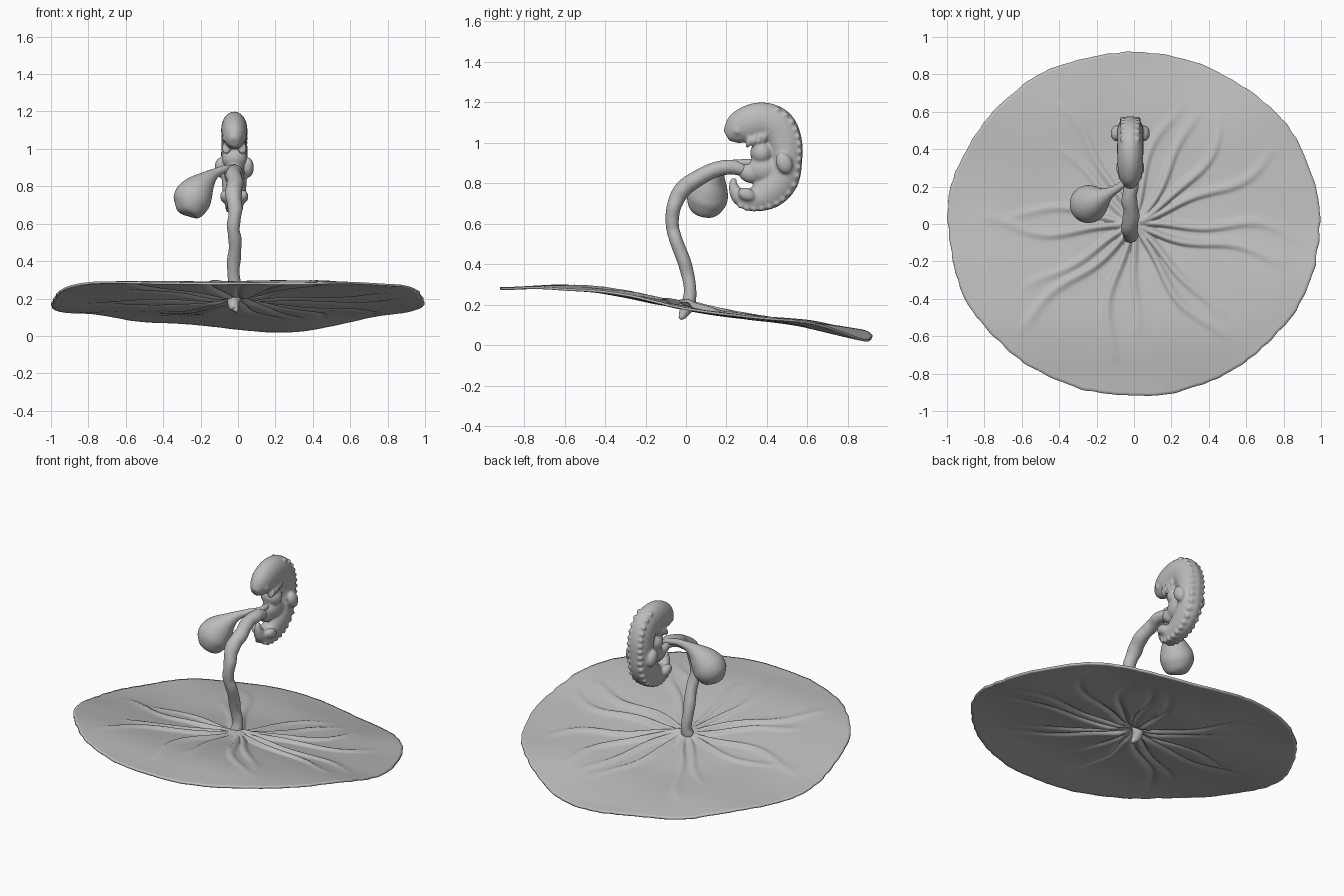
import bpy, bmesh, math
from math import sin, cos, pi, exp
from mathutils import Vector, Matrix, noise

cube = bpy.data.objects.get("Cube")
if cube:
    bpy.data.objects.remove(cube)

grey = bpy.data.materials.new("soft_grey")
grey.use_nodes = True
grey.diffuse_color = (0.5, 0.5, 0.5, 1)
grey.node_tree.nodes["Principled BSDF"].inputs["Base Color"].default_value = (0.5, 0.5, 0.5, 1)
MID = -0.02  # plane of symmetry of the body


def finish(bm, name):
    bmesh.ops.recalc_face_normals(bm, faces=bm.faces)
    mesh = bpy.data.meshes.new(name)
    bm.to_mesh(mesh)
    bm.free()
    mesh.materials.append(grey)
    mesh.polygons.foreach_set("use_smooth", [True] * len(mesh.polygons))
    obj = bpy.data.objects.new(name, mesh)
    bpy.context.collection.objects.link(obj)
    return obj


def spline(points, steps=6):
    """Catmull-Rom interpolation of equal-length tuples."""
    p = [Vector(q) for q in points]
    p = [2 * p[0] - p[1]] + p + [2 * p[-1] - p[-2]]
    out = []
    for a, b, c, d in zip(p, p[1:], p[2:], p[3:]):
        for i in range(steps):
            t = i / steps
            out.append(0.5 * (2 * b + (c - a) * t + (2 * a - 5 * b + 4 * c - d) * t * t
                              + (3 * b - a - 3 * c + d) * t ** 3))
    return out + [p[-2]]


def tube(bm, centres, radii, sides=24):
    """Loft rings along centres; radii hold (sideways, in-plane) pairs."""
    rings = []
    for i, c in enumerate(centres):
        t = (centres[min(i + 1, len(centres) - 1)] - centres[max(i - 1, 0)]).normalized()
        n = t.cross(Vector((1, 0, 0))).normalized()
        b = n.cross(t)
        rx, rn = radii[i]
        rings.append([bm.verts.new(c + b * rx * cos(2 * pi * k / sides) + n * rn * sin(2 * pi * k / sides))
                      for k in range(sides)])
    for r, s in zip(rings, rings[1:]):
        for k in range(sides):
            j = (k + 1) % sides
            bm.faces.new((r[k], r[j], s[j], s[k]))
    bm.faces.new(rings[0])
    bm.faces.new(rings[-1][::-1])


def blob(bm, centre, size, tilt=0):
    m = Matrix.Translation(centre) @ Matrix.Rotation(tilt, 4, 'X') @ Matrix.Diagonal((*size, 1))
    bmesh.ops.create_uvsphere(bm, u_segments=20, v_segments=12, radius=1, matrix=m)


def blend(obj, voxel, rounds):
    m = obj.modifiers.new("blend", 'REMESH')
    m.mode, m.voxel_size, m.use_smooth_shade = 'VOXEL', voxel, True
    s = obj.modifiers.new("soften", 'SMOOTH')
    s.iterations, s.factor = rounds, 0.5


# Curled body: y, z, half width, half depth from snout to tail
body = spline([(0.2, 1.035, .025, .03), (0.235, 1.055, .05, .065), (0.29, 1.085, .066, .088),
               (0.37, 1.105, .07, .095), (0.445, 1.08, .07, .095), (0.485, 1.01, .07, .088),
               (0.495, 0.92, .07, .08), (0.475, 0.82, .066, .083), (0.41, 0.755, .06, .083),
               (0.33, 0.72, .052, .06), (0.265, 0.735, .04, .043), (0.235, 0.785, .024, .024),
               (0.237, 0.825, .012, .012)])
bm = bmesh.new()
tube(bm, [Vector((MID, q[0], q[1])) for q in body], [(q[2], q[3]) for q in body])
# Heart bulge and belly
blob(bm, (MID, 0.375, 0.95), (.068, .058, .062))
blob(bm, (MID, 0.39, 0.87), (.055, .09, .07))
blob(bm, (MID, 0.31, 0.85), (.04, .06, .045), -0.6)
# Segments down the back
for i in range(22, 60, 2):
    q, d = body[i], body[i + 1] - body[i - 1]
    out = Vector((0, -d[1], d[0])).normalized() * -1
    if out.dot(Vector((0, q[0] - 0.37, q[1] - 0.94))) < 0:
        out = -out
    for side in (-1, 1):
        blob(bm, Vector((MID + side * q[2] * .55, q[0], q[1])) + out * q[3] * .8, (.018, .015, .015))
for side in (-1, 1):
    # Paired limb buds
    blob(bm, (MID + side * .075, 0.485, 0.9), (.03, .04, .055), 0.4)
    blob(bm, (MID + side * .05, 0.3, 0.745), (.026, .045, .032), -0.4)
    # Throat arches
    for i in range(4):
        blob(bm, (MID + side * .042, 0.31 + i * .027, 1.005 + i * .008), (.026, .011, .034), -0.3)
    # Eye swellings
    blob(bm, (MID + side * .048, 0.255, 1.06), (.016, .022, .022))
blend(finish(bm, "embryo_body"), .008, 3)

# Connecting stalk
stalk = spline([(-0.025, .135, .012), (-0.015, .15, .022), (0.01, .2, .034), (0.02, .28, .03),
                (-0.005, .4, .033), (-0.05, .52, .032), (-0.068, .6, .032), (-0.058, .69, .036),
                (-0.015, .77, .042), (0.06, .825, .04), (0.14, .865, .038), (0.22, .88, .036),
                (0.29, .865, .033), (0.35, .85, .03)])
bm = bmesh.new()
tube(bm, [Vector((MID + .005 * sin(i * .5), q[0], q[1])) for i, q in enumerate(stalk)],
     [(q[2] * (1.06 + .05 * sin(i * 1.1)), q[2]) for i, q in enumerate(stalk)])
finish(bm, "stalk")

# Yolk sac with its neck
sac = spline([(-.285, .085, .647, .012), (-.28, .088, .66, .06), (-.262, .095, .69, .09),
              (-.24, .108, .74, .102), (-.205, .125, .79, .083), (-.165, .145, .835, .05),
              (-.125, .17, .868, .029), (-.07, .205, .893, .021), (-.02, .26, .9, .02), (-.02, .34, .9, .02)])
bm = bmesh.new()
tube(bm, [Vector(q[:3]) for q in sac], [(q[3], q[3]) for q in sac], 32)
blend(finish(bm, "yolk_sac"), .01, 4)

# Tilted membrane with radiating folds: angle, bend, reach, height
FOLDS = [(25, 35, .75, .03), (48, 20, .7, .025), (18, 10, .85, .028), (2, -8, .9, .026),
         (-22, 12, .85, .03), (-42, -12, .7, .025), (-62, 10, .8, .026), (-85, -12, .6, .02),
         (-112, 14, .75, .026), (-132, -10, .85, .028), (-152, 8, .7, .025), (-172, -10, .85, .026),
         (165, 12, .7, .022), (140, -14, .6, .018), (112, 16, .8, .02), (80, -14, .7, .02)]
SLOPE = spline([(-.95, .28), (-.6, .282), (-.3, .245), (0, .18), (.3, .137), (.6, .115), (.95, .055)], 10)


def height(x, y):
    for a, b in zip(SLOPE, SLOPE[1:]):
        if y <= b[0]:
            break
    z = a[1] + (b[1] - a[1]) * (y - a[0]) / (b[0] - a[0])
    # Dip of the rear left edge, and gentle waves
    z -= .05 * exp(-((x - .28) / .3) ** 2 - ((y - .95) / .4) ** 2)
    z += .012 * noise.noise((x * 2.5, y * 2.5, 3))
    r, ang = math.hypot(x, y), math.atan2(y, x)
    z += .025 * exp(-(r / .07) ** 2)
    for a0, bend, reach, h in FOLDS:
        path = math.radians(a0 + bend * r) + .06 * sin(9 * r + a0)
        d = (ang - path + pi) % (2 * pi) - pi
        if abs(d) < 1:
            d *= r
            w = .014 + .022 * r if d > 0 else .012 + .006 * r
            fade = min(1, r / .12) * max(0, 1 - r / reach) ** .6
            z += h * fade * exp(-(d / w) ** 2)
    return z


SEGS, RINGS = 288, 56
bm = bmesh.new()
prev, hub = None, bm.verts.new((0, 0, height(0, 0)))
for i in range(1, RINGS + 1):
    ring = []
    for k in range(SEGS):
        a, s = 2 * pi * k / SEGS, i / RINGS
        ragged = 1 + s ** 6 * (.014 * noise.noise((cos(a) * 3, sin(a) * 3, 1))
                               + .008 * noise.noise((cos(a) * 15, sin(a) * 15, 2)))
        x, y = s * .995 * ragged * cos(a), s * .918 * ragged * sin(a)
        ring.append(bm.verts.new((x, y, height(x, y))))
    for k in range(SEGS):
        j = (k + 1) % SEGS
        bm.faces.new((prev[k], ring[k], ring[j], prev[j]) if prev else (hub, ring[k], ring[j]))
    prev = ring
sheet = finish(bm, "membrane")
solid = sheet.modifiers.new("thickness", 'SOLIDIFY')
solid.thickness, solid.offset = .012, 0
